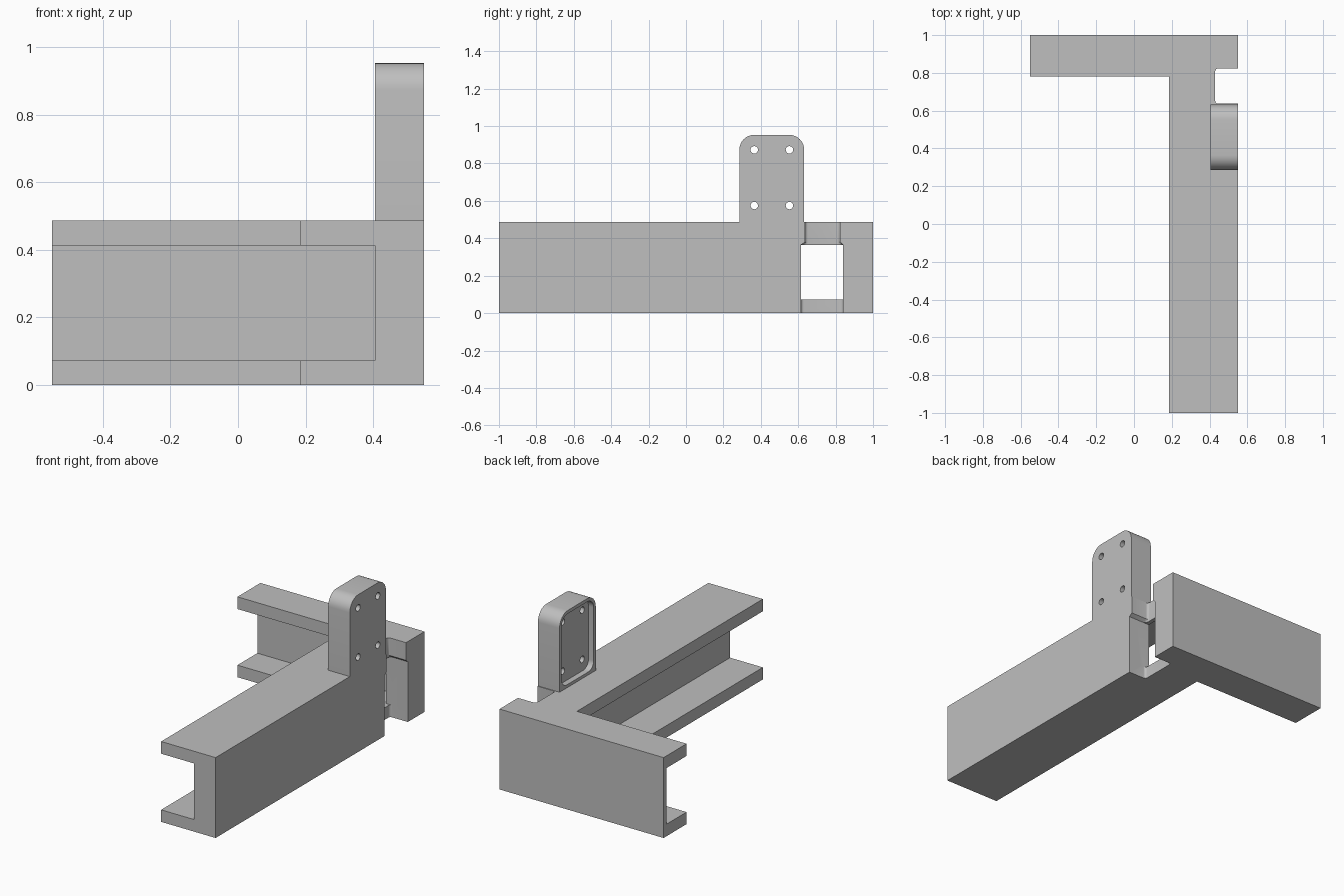
import bpy, bmesh, math
from mathutils import Vector

old = bpy.data.objects.get("Cube")
if old:
    bpy.data.objects.remove(old, do_unlink=True)

grey = bpy.data.materials.new("plain grey")
grey.use_nodes = True
colour = (0.52, 0.52, 0.52, 1)
grey.diffuse_color = colour
grey.node_tree.nodes["Principled BSDF"].inputs["Base Color"].default_value = colour


def prism(name, profile, axis, start, end, inner_round=0):
    """Extrude a 2D profile along x or y; optionally round the rim at the start."""
    def place(a, b):
        return Vector((start, a, b) if axis == "x" else (a, start, b))
    bm = bmesh.new()
    face = bm.faces.new([bm.verts.new(place(a, b)) for a, b in profile])
    rim = list(face.edges)
    shift = Vector((end - start, 0, 0) if axis == "x" else (0, end - start, 0))
    ext = bmesh.ops.extrude_face_region(bm, geom=[face], use_keep_orig=True)
    moved = [g for g in ext["geom"] if isinstance(g, bmesh.types.BMVert)]
    bmesh.ops.translate(bm, verts=moved, vec=shift)
    bmesh.ops.recalc_face_normals(bm, faces=bm.faces)
    if inner_round:
        bmesh.ops.bevel(bm, geom=rim, offset=inner_round, segments=4,
                        profile=0.5, affect="EDGES")
    mesh = bpy.data.meshes.new(name)
    bm.to_mesh(mesh)
    bm.free()
    mesh.materials.append(grey)
    obj = bpy.data.objects.new(name, mesh)
    bpy.context.collection.objects.link(obj)
    return obj


def rounded(a0, a1, b0, b1, r_low, r_high, steps=8):
    """Rectangle outline with separate radii for the lower and upper corners."""
    points = []
    corners = [(a1, b0, -1, 1, r_low, 270), (a1, b1, -1, -1, r_high, 0),
               (a0, b1, 1, -1, r_high, 90), (a0, b0, 1, 1, r_low, 180)]
    for a, b, sa, sb, r, turn in corners:
        if r == 0:
            points.append((a, b))
            continue
        for i in range(steps + 1):
            t = math.radians(turn + 90 * i / steps)
            points.append((a + sa * r + r * math.cos(t), b + sb * r + r * math.sin(t)))
    return points


def combine(target, other, operation):
    mod = target.modifiers.new("combine", "BOOLEAN")
    mod.operation, mod.solver, mod.object = operation, "EXACT", other
    bpy.context.view_layer.objects.active = target
    bpy.ops.object.modifier_apply(modifier=mod.name)
    bpy.data.objects.remove(other, do_unlink=True)


def channel(lip, web, back):
    """C-shaped section: flange tips at lip, web between web and back."""
    return [(lip, 0), (back, 0), (back, 0.487), (lip, 0.487),
            (lip, 0.413), (web, 0.413), (web, 0.073), (lip, 0.073)]


# Two channels meeting at the corner
frame = prism("channel_frame", channel(0.185, 0.405, 0.55), "y", -1, 1)
cross = prism("cross_channel", channel(0.78, 0.97, 1), "x", -0.55, 0.55)
combine(frame, cross, "UNION")

# Upright mounting tab with a shallow pocket on its inner face
tab = prism("mounting_tab", rounded(0.285, 0.632, 0.44, 0.953, 0, 0.08), "x", 0.405, 0.55)
combine(frame, tab, "UNION")
pocket = prism("tab_pocket", rounded(0.305, 0.612, 0.505, 0.933, 0.05, 0.06), "x", 0.3, 0.44)
combine(frame, pocket, "DIFFERENCE")

# Four screw holes
for y in (0.365, 0.553):
    for z in (0.575, 0.873):
        hole = prism("screw_hole", rounded(y - 0.02, y + 0.02, z - 0.02, z + 0.02,
                                           0.0199, 0.0199, 4), "x", 0.35, 0.6)
        combine(frame, hole, "DIFFERENCE")

# Stepped side notch, wider below, and the window through the web
notch = prism("side_notch", [(0.615, -0.1), (0.84, -0.1), (0.84, 0.365), (0.823, 0.38),
                             (0.823, 0.6), (0.637, 0.6), (0.637, 0.38), (0.615, 0.365)],
              "x", 0.43, 0.7, inner_round=0.015)
combine(frame, notch, "DIFFERENCE")
window = prism("web_window", rounded(0.615, 0.84, 0.073, 0.365, 0, 0), "x", 0.3, 0.5)
combine(frame, window, "DIFFERENCE")

bpy.ops.object.select_all(action="DESELECT")
frame.select_set(True)
bpy.context.view_layer.objects.active = frame
bpy.ops.object.shade_smooth_by_angle(angle=math.radians(30))
